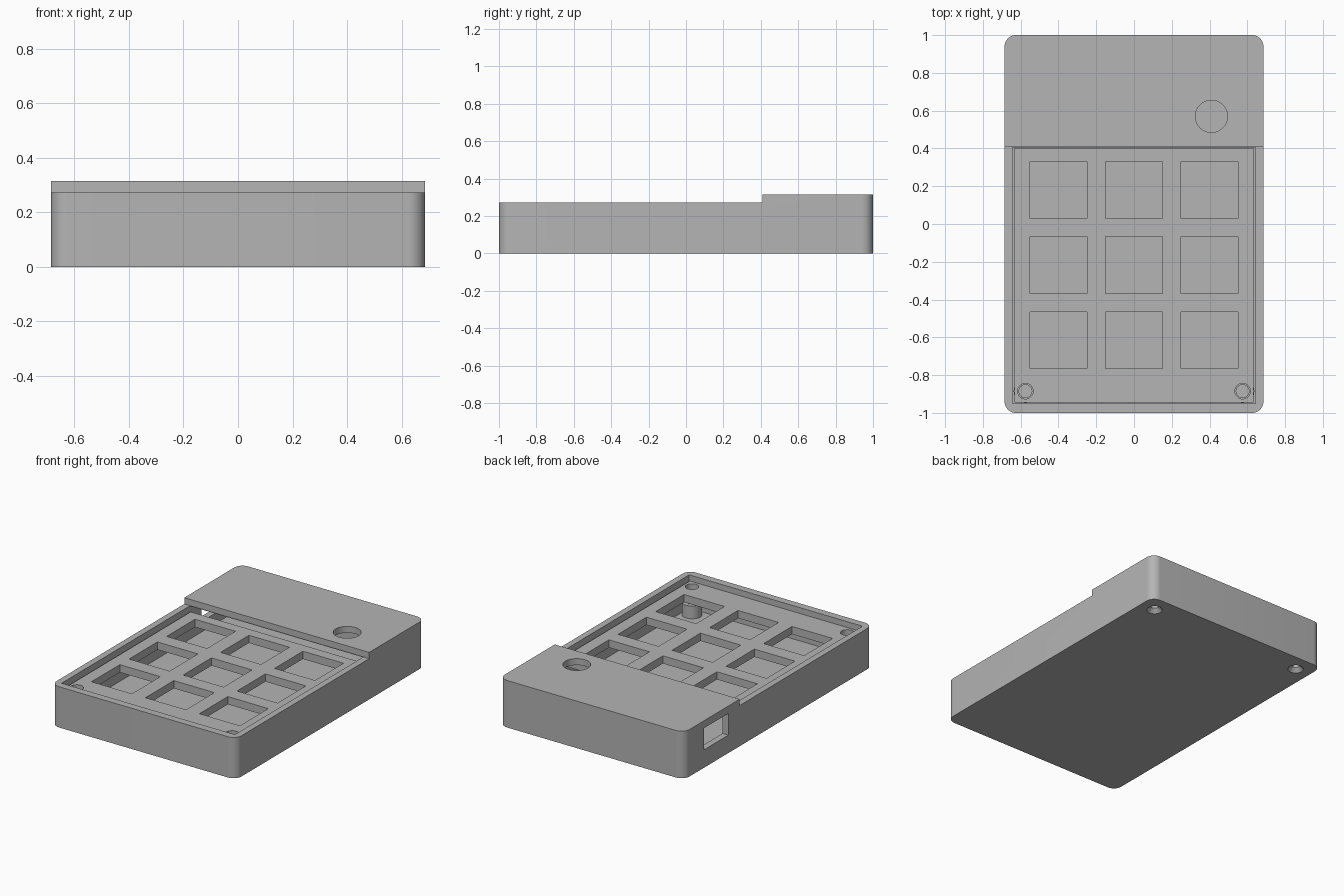
import bpy, bmesh, math

if "Cube" in bpy.data.objects:
    bpy.data.objects.remove(bpy.data.objects["Cube"], do_unlink=True)

grey = bpy.data.materials.new("plain_grey")
grey.use_nodes = True
colour = (0.46, 0.46, 0.46, 1)
grey.diffuse_color = colour
grey.node_tree.nodes["Principled BSDF"].inputs["Base Color"].default_value = colour

HALF_X, TOP, STEP_Z, STEP_Y = 0.685, 0.315, 0.273, 0.41
FLOOR, CAVITY_X, CAVITY_Y = 0.05, 0.642, 0.95
SCREW_X, SCREW_Y = 0.575, 0.885


def finish(name, bm):
    mesh = bpy.data.meshes.new(name)
    bmesh.ops.recalc_face_normals(bm, faces=bm.faces)
    bm.to_mesh(mesh)
    bm.free()
    obj = bpy.data.objects.new(name, mesh)
    bpy.context.collection.objects.link(obj)
    mesh.materials.append(grey)
    return obj


def box(name, x, y, z, corner=0):
    """Box from (low, high) ranges, with optional rounded upright edges."""
    bm = bmesh.new()
    bmesh.ops.create_cube(bm, size=1)
    for v in bm.verts:
        v.co = [(r[0] + r[1]) / 2 + c * (r[1] - r[0]) for c, r in zip(v.co, (x, y, z))]
    if corner:
        upright = [e for e in bm.edges if abs(e.verts[0].co.z - e.verts[1].co.z) > 0.01]
        bmesh.ops.bevel(bm, geom=upright, offset=corner, segments=10,
                        profile=0.5, affect='EDGES')
    return finish(name, bm)


def cylinder(name, x, y, z, low_radius, high_radius=None):
    bm = bmesh.new()
    bmesh.ops.create_cone(bm, cap_ends=True, segments=40, radius1=low_radius,
                          radius2=high_radius or low_radius, depth=z[1] - z[0])
    bmesh.ops.translate(bm, verts=bm.verts, vec=(x, y, (z[0] + z[1]) / 2))
    return finish(name, bm)


def combine(target, tool, operation='DIFFERENCE'):
    """Apply one boolean and remove its tool."""
    tool.hide_render = True
    mod = target.modifiers.new("shape", 'BOOLEAN')
    mod.operation, mod.object, mod.solver = operation, tool, 'EXACT'
    bpy.context.view_layer.objects.active = target
    bpy.ops.object.modifier_apply(modifier=mod.name)
    bpy.data.objects.remove(tool, do_unlink=True)


# Case shell: rounded block, lowered at the front, hollow under the rear cover
case = box("case", (-HALF_X, HALF_X), (-1, 1), (0, TOP), corner=0.06)
combine(case, box("step_cutter", (-1, 1), (-1.2, STEP_Y), (STEP_Z, 0.5)))
combine(case, box("cavity_cutter", (-CAVITY_X, CAVITY_X), (-CAVITY_Y, CAVITY_Y),
                  (FLOOR, STEP_Z - 0.001)))
combine(case, box("opening_cutter", (-CAVITY_X, CAVITY_X), (-CAVITY_Y, STEP_Y - 0.004),
                  (0.2, 0.5)))

# Knob hole in the cover and the cable port in the side wall
combine(case, cylinder("knob_cutter", 0.41, 0.57, (0.2, 0.5), 0.085))
combine(case, box("port_cutter", (-0.8, -0.6), (0.53, 0.79), (0.12, 0.265)))

# Screw posts: front ones drilled from above, rear ones countersunk from below
for side in (-1, 1):
    x = side * SCREW_X
    combine(case, cylinder("front_post", x, -SCREW_Y, (0.02, 0.135), 0.062), 'UNION')
    combine(case, cylinder("front_drill", x, -SCREW_Y, (0.06, 0.3), 0.034))
    combine(case, cylinder("rear_post", x, SCREW_Y, (0.02, 0.2), 0.062), 'UNION')
    combine(case, cylinder("rear_drill", x, SCREW_Y, (-0.1, 0.17), 0.024))
    combine(case, cylinder("countersink", x, SCREW_Y, (-0.001, 0.026), 0.05, 0.024))

# Switch plate with a three by three grid of square openings and two screw holes
plate = box("switch_plate", (-0.632, 0.632), (-0.944, 0.402), (0.185, 0.237))
for x in (-0.4, 0, 0.4):
    for y in (-0.615, -0.217, 0.18):
        combine(plate, box("key_cutter", (x - 0.15, x + 0.15), (y - 0.15, y + 0.15), (0.1, 0.3)))
for side in (-1, 1):
    combine(plate, cylinder("plate_drill", side * SCREW_X, -SCREW_Y, (0.1, 0.3), 0.041))

# Smooth rounded corners and holes, keep the edges crisp
for obj in (case, plate):
    bpy.ops.object.select_all(action='DESELECT')
    obj.select_set(True)
    bpy.context.view_layer.objects.active = obj
    bpy.ops.object.shade_smooth_by_angle(angle=math.radians(30))
